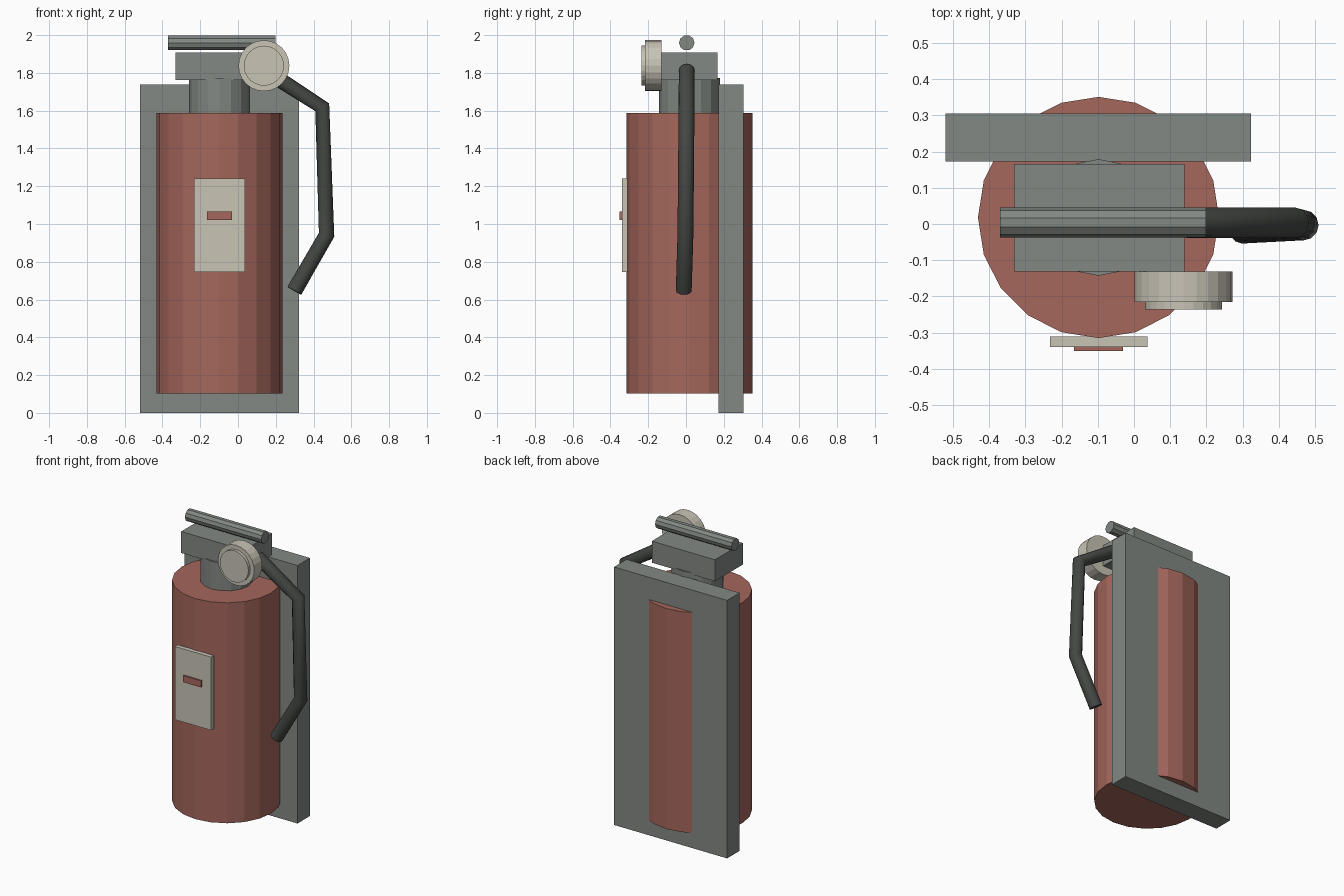
import bpy, math
from mathutils import Matrix, Vector

if "Cube" in bpy.data.objects:
    bpy.data.objects.remove(bpy.data.objects["Cube"])


def material(name, rgb):
    m = bpy.data.materials.new(name)
    m.diffuse_color = (*rgb, 1)
    m.use_nodes = True
    m.node_tree.nodes["Principled BSDF"].inputs["Base Color"].default_value = m.diffuse_color
    return m


RED = material("faded red", (0.376, 0.136, 0.107))
GREY = material("steel grey", (0.223, 0.246, 0.227))
CREAM = material("cream", (0.578, 0.546, 0.462))
DARK = material("dark rubber", (0.058, 0.064, 0.058))


def box(name, lo, hi, mat):
    lo, hi = Vector(lo), Vector(hi)
    bpy.ops.mesh.primitive_cube_add(size=1)
    ob = bpy.context.object
    ob.name = name
    ob.data.transform(Matrix.Translation((lo + hi) / 2) @ Matrix.Diagonal((*(hi - lo), 1)))
    ob.data.materials.append(mat)
    return ob


def cylinder(name, start, end, radius, sides, mat):
    """Flat-sided cylinder between two points."""
    start, end = Vector(start), Vector(end)
    axis = end - start
    bpy.ops.mesh.primitive_cylinder_add(vertices=sides, radius=radius, depth=axis.length)
    ob = bpy.context.object
    ob.name = name
    turn = Vector((0, 0, 1)).rotation_difference(axis).to_matrix().to_4x4()
    ob.data.transform(Matrix.Translation((start + end) / 2) @ turn)
    ob.data.materials.append(mat)
    return ob


# wall plate and tank
box("back_plate", (-0.52, 0.172, 0), (0.323, 0.305, 1.738), GREY)
cylinder("tank", (-0.098, 0.018, 0.103), (-0.098, 0.018, 1.588), 0.333, 20, RED)

# valve: neck, block, handle bar
cylinder("neck", (-0.098, 0.018, 1.56), (-0.098, 0.018, 1.774), 0.161, 16, GREY)
box("valve_block", (-0.332, -0.131, 1.763), (0.139, 0.166, 1.908), GREY)
cylinder("handle_bar", (-0.37, 0.004, 1.959), (0.199, 0.004, 1.959), 0.041, 10, GREY)

# gauge body and raised face
cylinder("gauge_body", (0.137, -0.131, 1.838), (0.137, -0.216, 1.838), 0.135, 24, CREAM)
cylinder("gauge_face", (0.137, -0.21, 1.838), (0.137, -0.236, 1.838), 0.106, 24, CREAM)

# label plate with a red bar
box("label_plate", (-0.232, -0.34, 0.747), (0.037, -0.31, 1.24), CREAM)
box("label_bar", (-0.165, -0.351, 1.022), (-0.031, -0.338, 1.066), RED)

# hose swept along a bent path
path = [(0.145, 0.004, 1.812), (0.446, 0.003, 1.618),
        (0.469, -0.003, 0.943), (0.298, -0.012, 0.646)]
curve = bpy.data.curves.new("hose", 'CURVE')
curve.dimensions = '3D'
curve.bevel_depth = 0.042
curve.bevel_resolution = 4
curve.use_fill_caps = True
spline = curve.splines.new('POLY')
spline.points.add(len(path) - 1)
for point, co in zip(spline.points, path):
    point.co = (*co, 1)
spline.use_smooth = True
curve.materials.append(DARK)
hose = bpy.data.objects.new("hose", curve)
bpy.context.collection.objects.link(hose)
bpy.ops.object.select_all(action='DESELECT')
hose.select_set(True)
bpy.context.view_layer.objects.active = hose
bpy.ops.object.convert(target='MESH')
